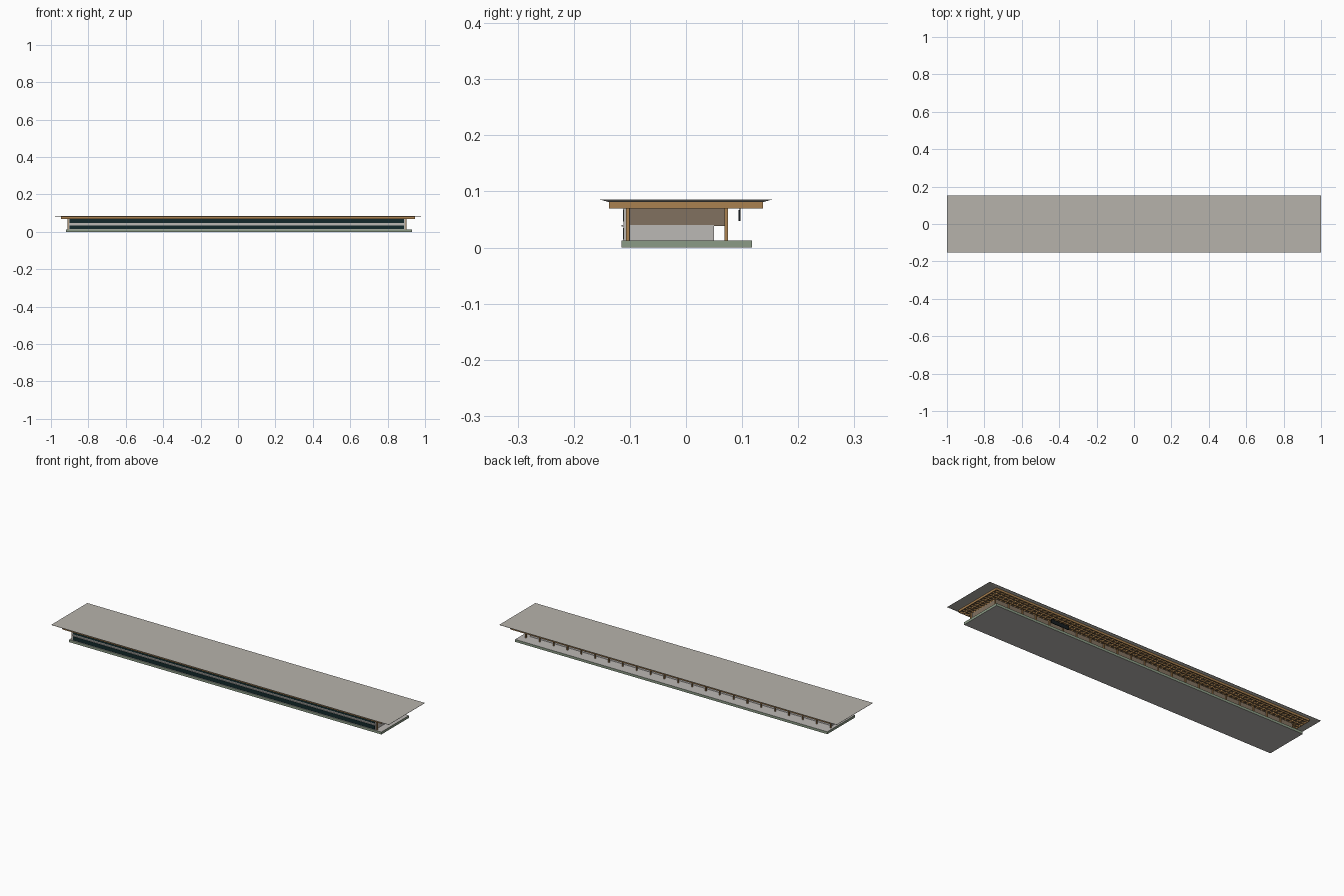
import bpy, bmesh

cube = bpy.data.objects.get("Cube")
if cube:
    bpy.data.objects.remove(cube, do_unlink=True)


def material(name, r, g, b):
    m = bpy.data.materials.new(name)
    m.use_nodes = True
    m.diffuse_color = (r, g, b, 1)
    for n in m.node_tree.nodes:
        if n.type == "BSDF_PRINCIPLED":
            n.inputs["Base Color"].default_value = (r, g, b, 1)
            n.inputs["Roughness"].default_value = 0.8
    return m


ROOF = material("roof_grey", 0.47, 0.45, 0.41)
WALL = material("wall_light_grey", 0.50, 0.48, 0.46)
GREEN = material("platform_green", 0.26, 0.33, 0.24)
WOOD = material("wood_orange", 0.40, 0.22, 0.08)
TAUPE = material("panel_taupe", 0.22, 0.165, 0.115)
GLASS = material("window_dark_teal", 0.006, 0.022, 0.024)
BLACK = material("sign_black", 0.008, 0.012, 0.014)


def add_box(bm, xs, ys, zs):
    v = [bm.verts.new((x, y, z)) for z in zs for x, y in
         ((xs[0], ys[0]), (xs[1], ys[0]), (xs[1], ys[1]), (xs[0], ys[1]))]
    bm.faces.new(v[3::-1])
    bm.faces.new(v[4:])
    for i in range(4):
        j = (i + 1) % 4
        bm.faces.new((v[i], v[j], v[j + 4], v[i + 4]))
    return v


def finish(name, bm, *mats):
    mesh = bpy.data.meshes.new(name)
    bm.normal_update()
    bm.to_mesh(mesh)
    bm.free()
    for m in mats:
        mesh.materials.append(m)
    ob = bpy.data.objects.new(name, mesh)
    bpy.context.collection.objects.link(ob)
    return ob


def boxes(name, mat, *parts):
    bm = bmesh.new()
    for p in parts:
        add_box(bm, *p)
    return finish(name, bm, mat)


# Platform slab: green edge, grey paving and underside
slab = boxes("platform", WALL, ((-0.92, 0.93), (-0.115, 0.118), (0, 0.013)))
slab.data.materials.append(GREEN)
for f in slab.data.polygons:
    f.material_index = 0 if abs(f.normal.z) > 0.5 else 1

# Roof slab with undercut edges
bm = bmesh.new()
v = add_box(bm, (-1, 1), (-0.153, 0.153), (0.081, 0.0855))
for p in v[:4]:
    p.co.x *= 0.955
    p.co.y *= 0.9
add_box(bm, (-1, 1), (-0.153, 0.153), (0.0845, 0.0855))
finish("roof", bm, ROOF)

# Timber rim and ceiling lattice
X, Y, T = 0.945, 0.1355, 0.004
rim = [((-X, X), (s * Y - T / 2, s * Y + T / 2), (0.07, 0.081)) for s in (-1, 1)]
rim += [((s * X - T / 2, s * X + T / 2), (-Y, Y), (0.07, 0.081)) for s in (-1, 1)]
boxes("roof_rim", WOOD, *rim)
count = 14
boxes("long_purlins", WOOD, *[
    ((-X, X), (y - T / 2, y + T / 2), (0.0725, 0.081))
    for y in (-Y + 2 * Y * i / count for i in range(1, count))])
count = 66
boxes("cross_rafters", WOOD, *[
    ((x - T / 2, x + T / 2), (-Y, Y), (0.0705, 0.08))
    for x in (-X + 2 * X * i / count for i in range(1, count))])
boxes("ceiling", TAUPE, ((-X, X), (-Y, Y), (0.0795, 0.0812)))

# Building: front wall, lower rooms and overhanging upper panel
boxes("front_wall", WALL, ((-0.905, 0.895), (-0.111, -0.1), (0.013, 0.071)))
boxes("lower_walls", WALL, ((-0.9, 0.89), (-0.101, 0.05), (0.013, 0.04)))
boxes("upper_panels", TAUPE, ((-0.9, 0.89), (-0.1, 0.069), (0.038, 0.071)))
boxes("front_sill", WALL, ((-0.905, 0.895), (-0.115, -0.109), (0.0375, 0.0405)))

# Long window bands on the front
boxes("front_windows", GLASS, *[
    ((-0.9, 0.888), (-0.1125, -0.1105), zs)
    for zs in ((0.0145, 0.035), (0.0465, 0.068))])

# Post row behind the building
posts = 23
boxes("posts", WOOD, *[
    ((x - 0.003, x + 0.003), (0.069, 0.0745), (0.013, 0.072))
    for x in (-0.907 + 1.805 * i / (posts - 1) for i in range(posts))])
boxes("front_corner_posts", WOOD, *[
    ((x - 0.003, x + 0.003), (-0.107, -0.101), (0.013, 0.072)) for x in (-0.908, 0.898)])

# Hanging sign
boxes("hanging_sign", BLACK, ((0.475, 0.58), (0.094, 0.0975), (0.047, 0.067)))
boxes("sign_hangers", BLACK, *[
    ((x - 0.001, x + 0.001), (0.095, 0.097), (0.066, 0.08)) for x in (0.49, 0.565)])
